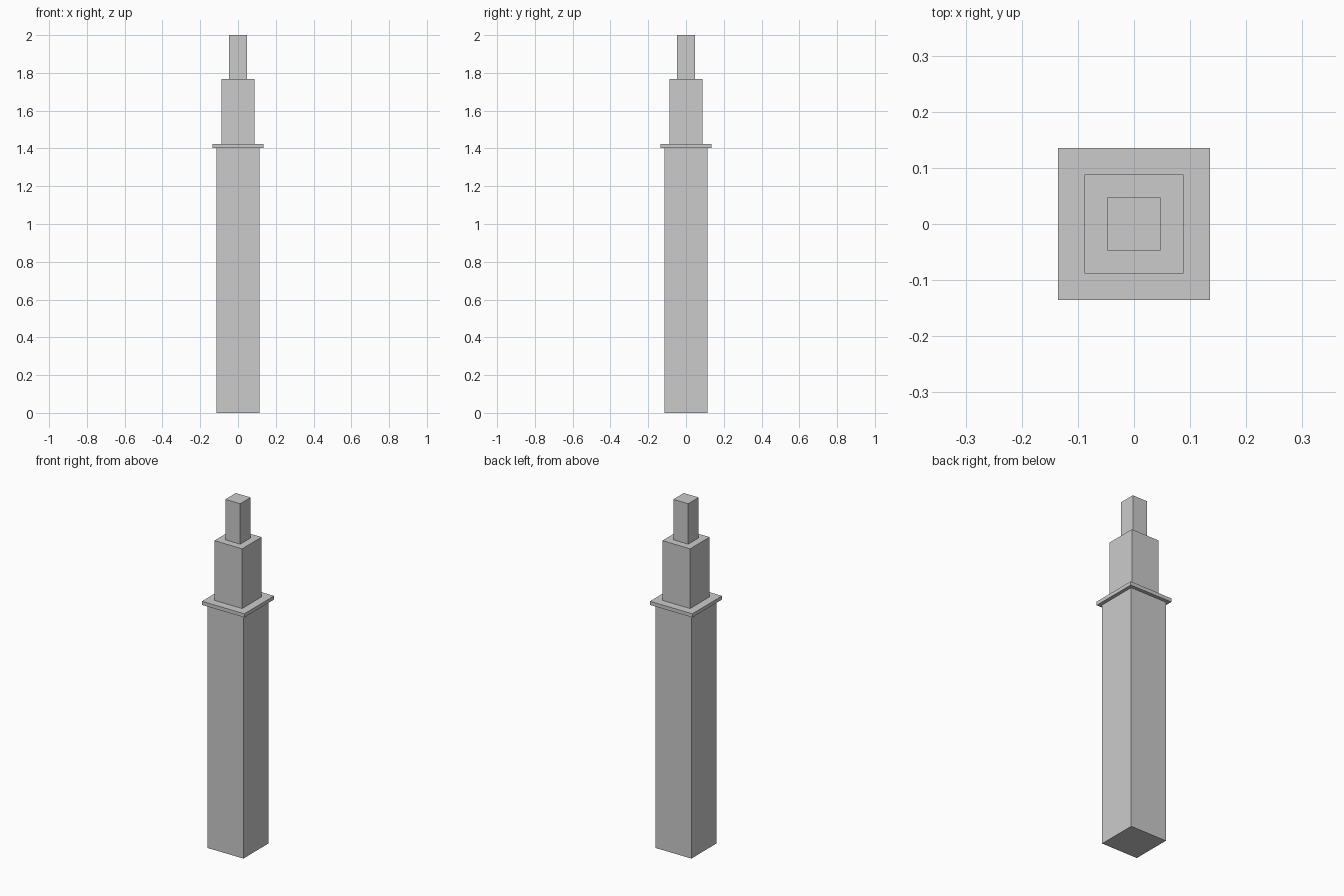
import bpy

if "Cube" in bpy.data.objects:
    bpy.data.objects.remove(bpy.data.objects["Cube"])


def box(name, width, z0, z1):
    """Square block centred on the z axis, from z0 to z1."""
    bpy.ops.mesh.primitive_cube_add(size=1, location=(0, 0, (z0 + z1) / 2))
    obj = bpy.context.object
    obj.name = name
    obj.scale = (width, width, z1 - z0)
    bpy.ops.object.transform_apply(location=False, rotation=False, scale=True)
    return obj


# Stacked tiers, bottom to top: name, width, bottom, top
tiers = [
    ("main_shaft", 0.23, 0.0, 1.402),
    ("ledge_plate", 0.27, 1.402, 1.423),
    ("middle_tier", 0.177, 1.423, 1.767),
    ("top_tier", 0.095, 1.767, 2.0),
]
for tier in tiers:
    box(*tier)
